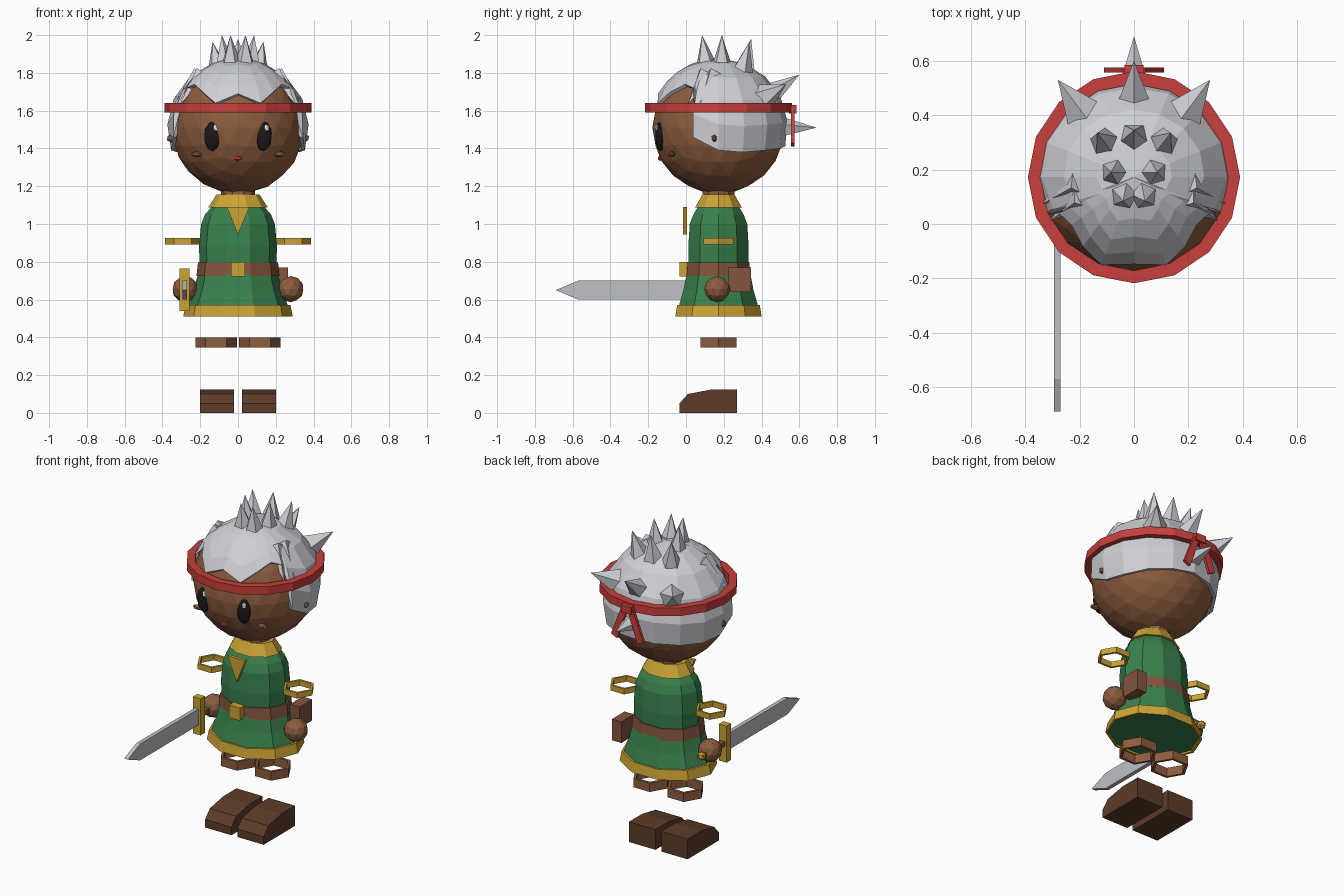
import bpy, bmesh, math
from mathutils import Vector, Matrix

cube = bpy.data.objects.get("Cube")
if cube:
    bpy.data.objects.remove(cube, do_unlink=True)


def material(name, r, g, b):
    m = bpy.data.materials.new(name)
    m.use_nodes = True
    m.diffuse_color = (r, g, b, 1)
    m.node_tree.nodes["Principled BSDF"].inputs["Base Color"].default_value = (r, g, b, 1)
    return m


SKIN = material("skin brown", .27, .11, .05)
HAIR = material("silver hair", .62, .63, .67)
RED = material("red cloth", .58, .05, .045)
GREEN = material("green cloth", .04, .22, .075)
GOLD = material("gold trim", .6, .37, .035)
LEATHER = material("belt leather", .23, .09, .05)
BOOT = material("dark boot leather", .11, .045, .022)
STEEL = material("steel", .52, .53, .56)
BLACK = material("eye black", .012, .009, .01)
WHITE = material("eye highlight", .8, .8, .8)
CY = .172            # depth of the body axis
HEAD = Vector((0, CY, 1.51))


def finish(name, bm, *mats):
    bmesh.ops.recalc_face_normals(bm, faces=bm.faces[:])
    me = bpy.data.meshes.new(name)
    bm.to_mesh(me)
    bm.free()
    for m in mats:
        me.materials.append(m)
    ob = bpy.data.objects.new(name, me)
    bpy.context.collection.objects.link(ob)
    return ob


def lathe(name, mat, profile, sides, x=0, hollow=False):
    """Loft elliptical rings (rx, ry, z); hollow closes the profile on itself."""
    bm = bmesh.new()
    rings = []
    for rx, ry, z in profile:
        rings.append([bm.verts.new((x + rx * math.cos(a), CY + ry * math.sin(a), z))
                      for a in (math.tau * i / sides for i in range(sides))])
    pairs = list(zip(rings, rings[1:]))
    if hollow:
        pairs.append((rings[-1], rings[0]))
    for lo, hi in pairs:
        for i in range(sides):
            j = (i + 1) % sides
            bm.faces.new((lo[i], lo[j], hi[j], hi[i]))
    if not hollow:
        bm.faces.new(rings[0])
        bm.faces.new(rings[-1])
    return finish(name, bm, mat)


def band(name, mat, outer, inner, z0, z1, sides, x=0):
    return lathe(name, mat, [(outer, outer, z0), (outer, outer, z1),
                             (inner, inner, z1), (inner, inner, z0)], sides, x, True)


def box(name, mat, lo, hi):
    lo, hi = Vector(lo), Vector(hi)
    bm = bmesh.new()
    bmesh.ops.create_cube(bm, size=1, matrix=Matrix.LocRotScale((lo + hi) / 2, None, hi - lo))
    return finish(name, bm, mat)


def ball(name, mat, centre, radii, detail=2):
    bm = bmesh.new()
    bmesh.ops.create_icosphere(bm, subdivisions=detail, radius=1,
                               matrix=Matrix.LocRotScale(Vector(centre), None, Vector(radii)))
    return finish(name, bm, mat)


def slab(name, mat, outline, offset):
    """Extrude a closed outline of 3D points along the offset."""
    bm = bmesh.new()
    face = bm.faces.new([bm.verts.new(p) for p in outline])
    new = bmesh.ops.extrude_face_region(bm, geom=[face], use_keep_orig=True)["geom"]
    bmesh.ops.translate(bm, vec=offset, verts=[v for v in new if isinstance(v, bmesh.types.BMVert)])
    return finish(name, bm, mat)


def spike(name, base, tip, radius, sides=5):
    base, tip = Vector(base), Vector(tip)
    axis = tip - base
    bm = bmesh.new()
    mat = Matrix.LocRotScale((base + tip) / 2, axis.to_track_quat('Z', 'Y'), None)
    bmesh.ops.create_cone(bm, cap_ends=True, segments=sides, radius1=radius, radius2=0,
                          depth=axis.length, matrix=mat)
    return finish(name, bm, HAIR)


# Head and neck
ball("head", SKIN, HEAD, (.35, .35, .35), 3)
lathe("neck", SKIN, [(.09, .09, 1.13), (.09, .09, 1.2)], 10)

# Hair shell with a jagged fringe and a deep nape; (angle from front, lower edge)
edge = [(0, 1.69), (20, 1.64), (36, 1.70), (52, 1.74), (64, 1.72), (68, 1.46), (90, 1.39),
        (112, 1.38), (135, 1.39), (158, 1.40), (180, 1.41)]
edge += [(-a, z) for a, z in edge[-2:0:-1]]
bm = bmesh.new()
R, ROWS = .367, 5
top = bm.verts.new(HEAD + Vector((0, 0, R)))
columns = []
for deg, low in edge:
    a, start = math.radians(deg), math.asin((low - HEAD.z) / R)
    column = []
    for k in range(ROWS):
        lat = start + (math.pi / 2 - start) * k / ROWS
        column.append(bm.verts.new(HEAD + R * Vector((1.02 * math.sin(a) * math.cos(lat),
                                                      -math.cos(a) * math.cos(lat), math.sin(lat)))))
    columns.append(column)
for c, d in zip(columns, columns[1:] + columns[:1]):
    for k in range(ROWS - 1):
        bm.faces.new((c[k], d[k], d[k + 1], c[k + 1]))
    bm.faces.new((c[-1], d[-1], top))
hair = finish("hair_cap", bm, HAIR)
solid = hair.modifiers.new("thickness", 'SOLIDIFY')
solid.thickness = .02

# Hair spikes: centre ones, then mirrored pairs
spike("back_crown_spike", (0, .31, 1.79), (0, .345, 1.98), .07)
spike("upper_back_spike", (0, .43, 1.67), (0, .6, 1.79), .075)
spike("lower_back_spike", (0, .5, 1.51), (0, .69, 1.51), .06)
for side, s in (("left", 1), ("right", -1)):
    spike(side + "_front_spike", (s * .035, .11, 1.82), (s * .04, .085, 2.0), .065)
    spike(side + "_middle_spike", (s * .07, .19, 1.81), (s * .085, .19, 2.0), .065)
    spike(side + "_crown_spike", (s * .1, .29, 1.78), (s * .135, .335, 1.965), .07)
    spike(side + "_back_spike", (s * .19, .41, 1.67), (s * .28, .53, 1.74), .075)
    spike(side + "_front_strand", (s * .19, .1, 1.79), (s * .31, .01, 1.63), .05, 4)
    spike(side + "_rear_strand", (s * .2, .15, 1.79), (s * .345, .07, 1.62), .05, 4)

# Headband with knot and two hanging tails
band("headband", RED, .39, .343, 1.59, 1.64, 16)
box("headband_knot", RED, (-.035, .545, 1.585), (.035, .585, 1.63))
for side, s in (("left", 1), ("right", -1)):
    slab(side + "_headband_tail", RED, [(0, .557, 1.61), (s * .04, .557, 1.61),
         (s * .11, .557, 1.43), (s * .07, .557, 1.41)], (0, .018, 0))

# Face
ball("mouth", RED, (0, -.137, 1.348), (.025, .014, .014), 1)
for side, s in (("left", 1), ("right", -1)):
    ball(side + "_eye", BLACK, (s * .135, -.137, 1.465), (.045, .026, .08))
    ball(side + "_eye_highlight", WHITE, (s * .135 + .016, -.155, 1.508), (.014, .01, .021), 1)
    ball(side + "_cheek", SKIN, (s * .22, -.075, 1.37), (.036, .02, .016), 1)
    ball(side + "_ear", SKIN, (s * .35, .15, 1.455), (.03, .017, .024), 1)

# Tunic, hem, belt and collar
lathe("tunic_top", GREEN, [(.2, .165, .75), (.207, .168, .88), (.195, .16, 1.0),
                           (.175, .14, 1.05), (.14, .115, 1.09)], 10)
lathe("tunic_skirt", GREEN, [(.267, .222, .56), (.235, .195, .65), (.205, .172, .76)], 10)
lathe("skirt_hem", GOLD, [(.275, .232, .51), (.29, .24, .51), (.278, .23, .57), (.26, .215, .57)],
      10, hollow=True)
lathe("skirt_underside", GREEN, [(.28, .235, .52), (.262, .22, .57)], 10)
lathe("belt", LEATHER, [(.22, .178, .725), (.212, .172, .795)], 10)
lathe("collar", GOLD, [(.157, .13, 1.088), (.115, .09, 1.155)], 10)
box("belt_buckle", GOLD, (-.037, -.035, .722), (.037, .01, .8))
slab("collar_point", GOLD, [(-.06, -.015, 1.09), (.06, -.015, 1.09), (0, -.015, .945)], (0, .02, 0))
box("belt_pouch", LEATHER, (.2, .222, .64), (.265, .345, .77))

# Hands, bracelets, leg cuffs and boots
boot = [(-.035, 0), (-.035, .05), (.01, .1), (.14, .125), (.27, .125), (.27, 0)]
for side, s in (("left", 1), ("right", -1)):
    ball(side + "_hand", SKIN, (s * .28, .165, .655), (.069, .069, .069))
    band(side + "_bracelet", GOLD, .093, .078, .892, .926, 6, s * .293)
    band(side + "_leg_cuff", SKIN, .11, .093, .345, .4, 6, s * .116)
    slab(side + "_boot", BOOT, [(s * .02, y, z) for y, z in boot], (s * .18, 0, 0))

# Sword held in the right hand
slab("sword_blade", STEEL, [(-.295, y, z) for y, z in
     [(.03, .6), (-.57, .6), (-.69, .65), (-.57, .7), (.03, .7)]], (.025, 0, 0))
box("sword_guard", GOLD, (-.309, .0, .54), (-.256, .045, .765))
box("sword_grip", LEATHER, (-.298, .04, .637), (-.266, .24, .667))
ball("sword_pommel", GOLD, (-.282, .25, .652), (.028, .028, .028), 1)
